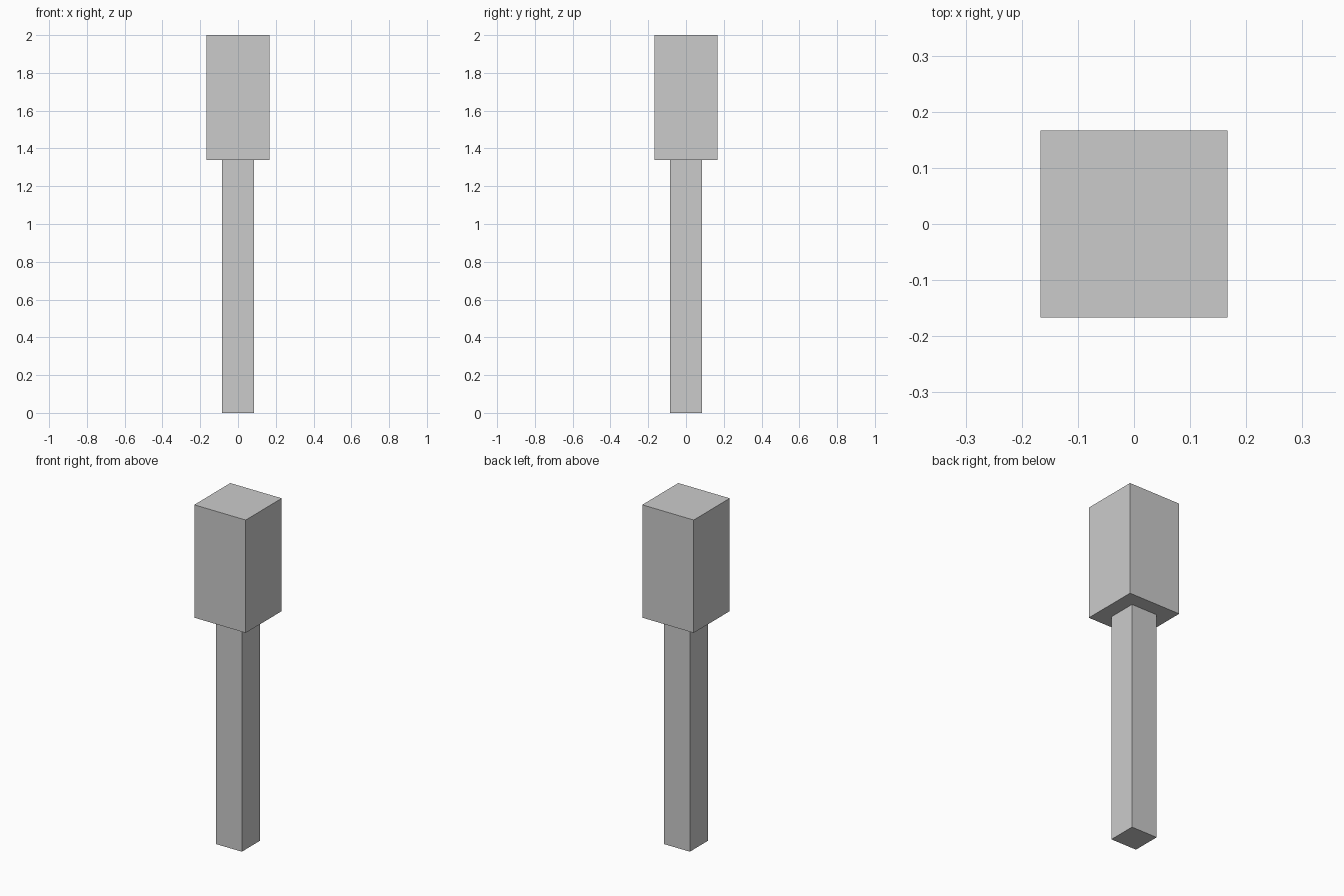
import bpy

if "Cube" in bpy.data.objects:
    bpy.data.objects.remove(bpy.data.objects["Cube"])


def box(name, width, z0, z1):
    """Square upright block centred on the z axis."""
    bpy.ops.mesh.primitive_cube_add(size=1, location=(0, 0, (z0 + z1) / 2))
    ob = bpy.context.object
    ob.name = name
    ob.scale = (width, width, z1 - z0)
    bpy.ops.object.transform_apply(location=False, rotation=False, scale=True)
    return ob


JOINT_Z = 1.338

# Slim square handle
box("handle", 0.167, 0.0, JOINT_Z)

# Wider square head on top
box("head", 0.334, JOINT_Z, 2.0)
